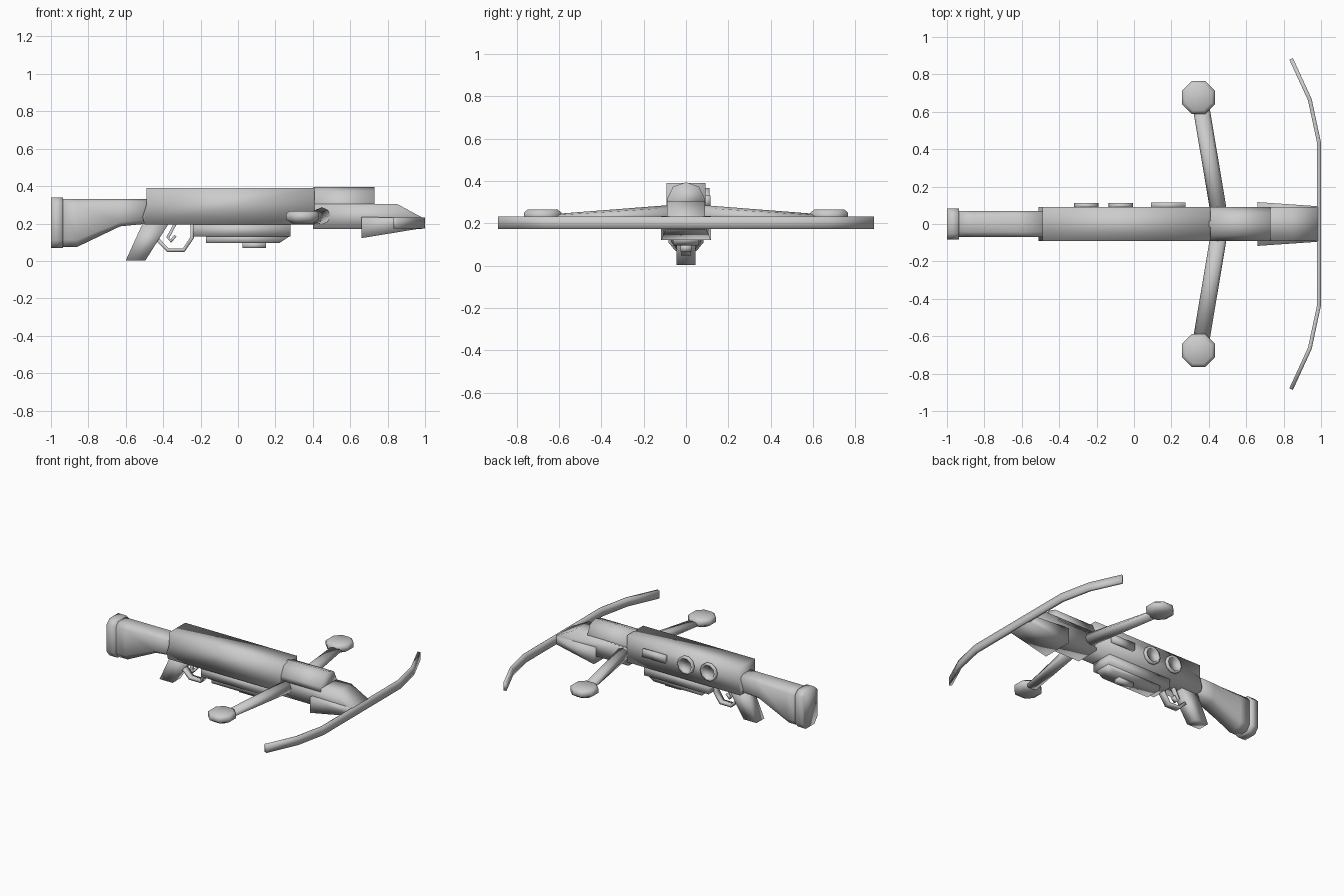
import bpy, bmesh, math
from mathutils import Vector

if "Cube" in bpy.data.objects:
    bpy.data.objects.remove(bpy.data.objects["Cube"])


def finish(name, bm):
    bmesh.ops.recalc_face_normals(bm, faces=bm.faces)
    for f in bm.faces:
        f.smooth = True
    me = bpy.data.meshes.new(name)
    bm.to_mesh(me)
    bm.free()
    ob = bpy.data.objects.new(name, me)
    bpy.context.collection.objects.link(ob)
    return ob


def skin(name, rings, closed=False):
    """Bridge a series of equal-length vertex rings."""
    bm = bmesh.new()
    vs = [[bm.verts.new(p) for p in r] for r in rings]
    n = len(rings[0])
    pairs = list(zip(vs, vs[1:]))
    for a, b in pairs:
        for i in range(n):
            j = (i + 1) % n
            bm.faces.new((a[i], a[j], b[j], b[i]))
    bm.faces.new(vs[0])
    bm.faces.new(vs[-1])
    return finish(name, bm)


def prism(name, profile, half, y=0):
    """Side profile (x, z) extruded across y."""
    return skin(name, [[(x, y + s * half, z) for x, z in profile] for s in (-1, 1)])


def loft(name, sections, shape):
    """Sections (x, half width, low z, high z, x lean) filled with a unit shape."""
    return skin(name, [[(x + lean * (1 - v), w * u, lo + (hi - lo) * v) for u, v in shape]
                       for x, w, lo, hi, lean in sections])


def strip(name, path, frame, w, t):
    """Rectangular bar along a planar path; frame maps (a, b, across) to xyz."""
    rings = []
    for i, p in enumerate(path):
        a, b = Vector(path[max(i - 1, 0)]), Vector(path[min(i + 1, len(path) - 1)])
        d = (b - a).normalized()
        n = Vector((-d.y, d.x)) * t / 2
        p = Vector(p)
        rings.append([frame(*(p + s * n), c * w / 2) for s, c in ((-1, -1), (1, -1), (1, 1), (-1, 1))])
    return skin(name, rings)


def disc(name, centre, axis, steps, n, turn=0):
    """Stack of n-gon rings (radius, offset) along y or z."""
    rings = []
    for r, h in steps:
        ring = []
        for i in range(n):
            a = turn + i * math.tau / n
            c, s = r * math.cos(a), r * math.sin(a)
            ring.append(Vector(centre) + Vector((c, h, s) if axis == 'Y' else (c, s, h)))
        rings.append(ring)
    return skin(name, rings)


BOX = [(-1, 0), (1, 0), (1, 1), (-1, 1)]
CHAMFER = [(-.6, 0), (.6, 0), (1, .15), (1, .88), (.6, 1), (-.6, 1), (-1, .88), (-1, .15)]

# shoulder stock and butt plate
loft("stock", [(-.94, .07, .075, .33, 0), (-.86, .07, .075, .33, 0),
               (-.63, .07, .185, .33, 0), (-.48, .07, .2, .33, 0)], CHAMFER)
loft("butt_plate", [(-1, .083, .07, .34, 0), (-.935, .083, .07, .34, 0)], CHAMFER)

# receiver body
prism("body", [(-.49, .39), (-.49, .3), (-.51, .235), (-.5, .195), (.41, .195), (.41, .39)], .092)

# front housing, rounded cover and nose block
prism("front_housing", [(.40, .17), (.985, .17), (.985, .232), (.85, .305), (.40, .305)], .09)
loft("top_cover", [(.40, .09, .28, .395, 0), (.73, .09, .28, .395, 0)],
     [(-1, 0), (1, 0), (1, .3), (.68, .82), (0, 1), (-.68, .82), (-1, .3)])
loft("nose_block", [(.66, .117, .122, .235, 0), (.985, .095, .175, .23, 0)], BOX)

# curved bow across the nose
half_bow = [(.84, .883), (.94, .665), (.988, .44)]
strip("bow", half_bow + [(x, -y) for x, y in reversed(half_bow)],
      lambda a, b, c: (a, b, .203 + c), .058, .021)

# side arms with octagonal weights
for s, side in ((1, "left"), (-1, "right")):
    rings = []
    for x, y, z, rz in ((.455, .05, .243, .046), (.358, .63, .224, .02)):
        rings.append([(x + .045 * math.cos(i * math.tau / 8), s * y,
                       z + rz * math.sin(i * math.tau / 8)) for i in range(8)])
    skin("arm_" + side, rings)
    disc("arm_weight_" + side, (.345, s * .677, .24), 'Z',
         [(.06, -.04), (.095, -.018), (.095, .012), (.075, .027)], 8, math.pi / 8)

# pistol grip, trigger guard and trigger
prism("grip", [(-.6, .003), (-.495, .003), (-.37, .2), (-.51, .2)], .045)
xz = lambda a, b, c: (a, c, b)
strip("trigger_guard", [(-.44, .125), (-.375, .058), (-.29, .058), (-.245, .125), (-.245, .2)],
      xz, .045, .02)
strip("trigger", [(-.335, .2), (-.375, .125), (-.36, .105), (-.335, .135)], xz, .03, .016)

# stepped under-plate
prism("under_plate", [(-.24, .2), (-.24, .13), (.28, .13), (.28, .2)], .082)
prism("under_plate_step", [(-.17, .135), (-.17, .095), (.22, .095), (.28, .135)], .062)
prism("under_plate_foot", [(.025, .1), (.025, .068), (.15, .068), (.15, .1)], .025)

# dials and slot plate on the back side
for i, x in enumerate((-.255, -.07)):
    disc(f"dial_{i + 1}", (x, .085, .305), 'Y',
         [(.065, 0), (.065, .026), (.048, .026), (.048, .018)], 10)
prism("slot_plate", [(.09, .28), (.275, .28), (.275, .332), (.09, .332)], .016, .1)
